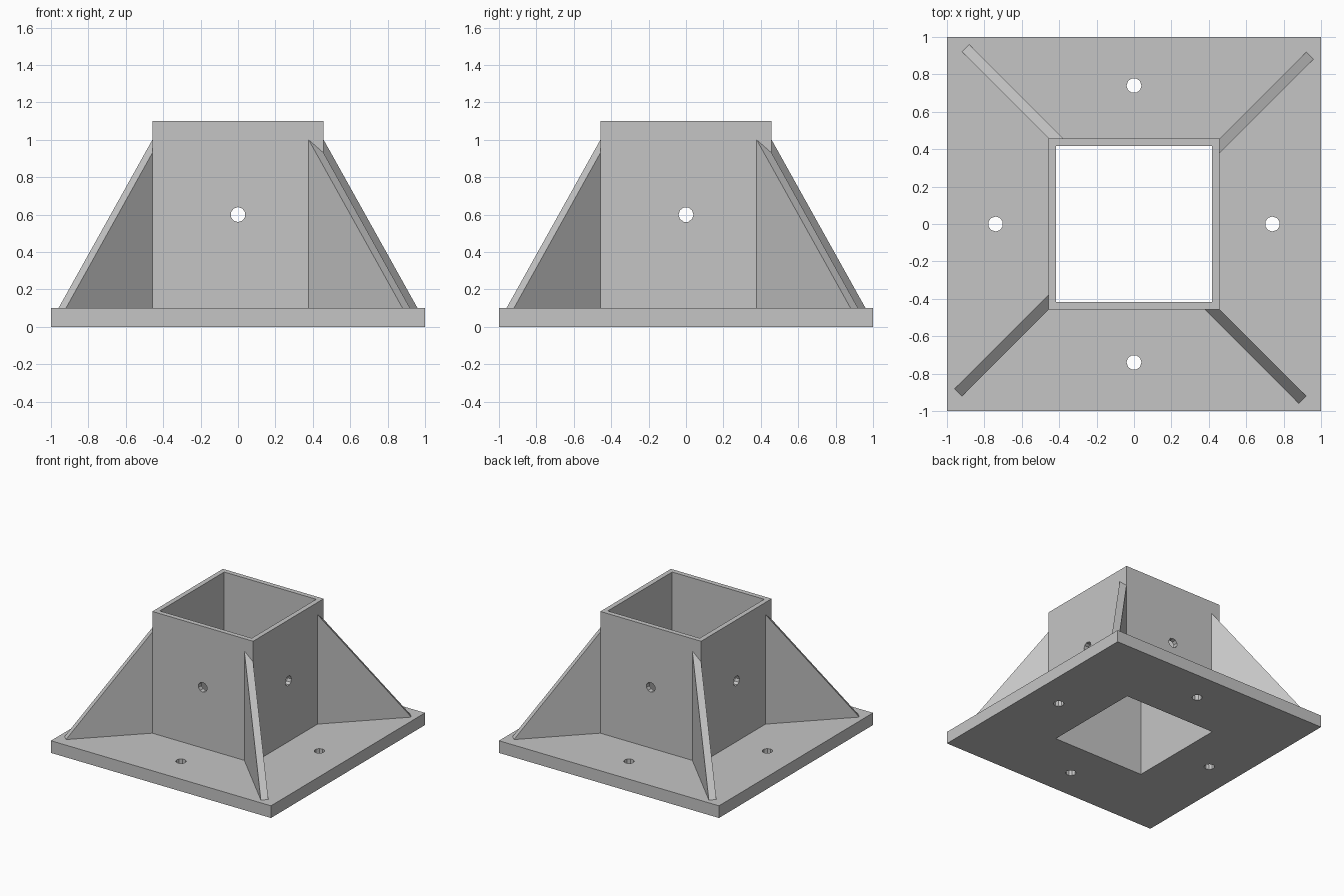
import bpy, bmesh, math
from mathutils import Matrix, Vector

if "Cube" in bpy.data.objects:
    bpy.data.objects.remove(bpy.data.objects["Cube"])

INNER, OUTER = 0.418, 0.458      # post half widths
PLATE, TOP = 0.10, 1.10          # plate thickness, post top
HOLE_R, HOLE_SIDES = 0.04, 10

steel = bpy.data.materials.new("grey_steel")
steel.diffuse_color = (0.56, 0.56, 0.56, 1)
steel.use_nodes = True
steel.node_tree.nodes["Principled BSDF"].inputs["Base Color"].default_value = steel.diffuse_color


def add_object(name, bm):
    bmesh.ops.recalc_face_normals(bm, faces=bm.faces[:])
    mesh = bpy.data.meshes.new(name)
    bm.to_mesh(mesh)
    bm.free()
    mesh.materials.append(steel)
    ob = bpy.data.objects.new(name, mesh)
    bpy.context.collection.objects.link(ob)
    return ob


def box(name, half, z0, z1):
    bm = bmesh.new()
    bmesh.ops.create_cube(bm, size=1, matrix=Matrix.Translation((0, 0, (z0 + z1) / 2))
                          @ Matrix.Diagonal((2 * half, 2 * half, z1 - z0, 1)))
    return add_object(name, bm)


def rod(length, matrix):
    bm = bmesh.new()
    bmesh.ops.create_cone(bm, cap_ends=True, segments=HOLE_SIDES, radius1=HOLE_R,
                          radius2=HOLE_R, depth=length, matrix=matrix)
    return add_object("hole_cutter", bm)


def cut(ob, cutters):
    for c in cutters:
        mod = ob.modifiers.new("cut", 'BOOLEAN')
        mod.operation, mod.solver, mod.object = 'DIFFERENCE', 'EXACT', c
        bpy.context.view_layer.objects.active = ob
        bpy.ops.object.modifier_apply(modifier=mod.name)
        bpy.data.objects.remove(c)


# Base plate with square opening and four bolt holes
plate = box("base_plate", 1.0, 0, PLATE)
bolt_holes = [rod(0.4, Matrix.Rotation(i * math.pi / 2, 4, 'Z')
                  @ Matrix.Translation((0.74, 0, PLATE / 2))) for i in range(4)]
cut(plate, [box("opening_cutter", INNER, -0.2, 0.3)] + bolt_holes)

# Square tube post with cross holes through all walls
post = box("post_socket", OUTER, PLATE, TOP)
cross_holes = [rod(1.4, Matrix.Translation((0, 0, 0.6))
                   @ Matrix.Rotation(math.pi / 2, 4, axis)) for axis in 'XY']
cut(post, [box("bore_cutter", INNER, -0.2, 1.4)] + cross_holes)

# Triangular gussets, one side on each diagonal, repeated around the post
inner_x = 2 * INNER - OUTER
corners = [(OUTER, -OUTER, 0.93), (inner_x, -OUTER, 1.0)]
toes = [(0.92, -0.92), (0.88, -0.96)]
for i in range(4):
    bm = bmesh.new()
    turn = Matrix.Rotation(i * math.pi / 2, 3, 'Z')
    sides = []
    for (x, y, h), (tx, ty) in zip(corners, toes):
        sides.append([bm.verts.new(turn @ Vector(p)) for p in
                      ((x, y, PLATE), (tx, ty, PLATE), (x, y, h))])
    a, b = sides
    bm.faces.new(a)
    bm.faces.new(b)
    for j in range(3):
        k = (j + 1) % 3
        bm.faces.new((a[j], a[k], b[k], b[j]))
    add_object(f"gusset_{i + 1}", bm)
